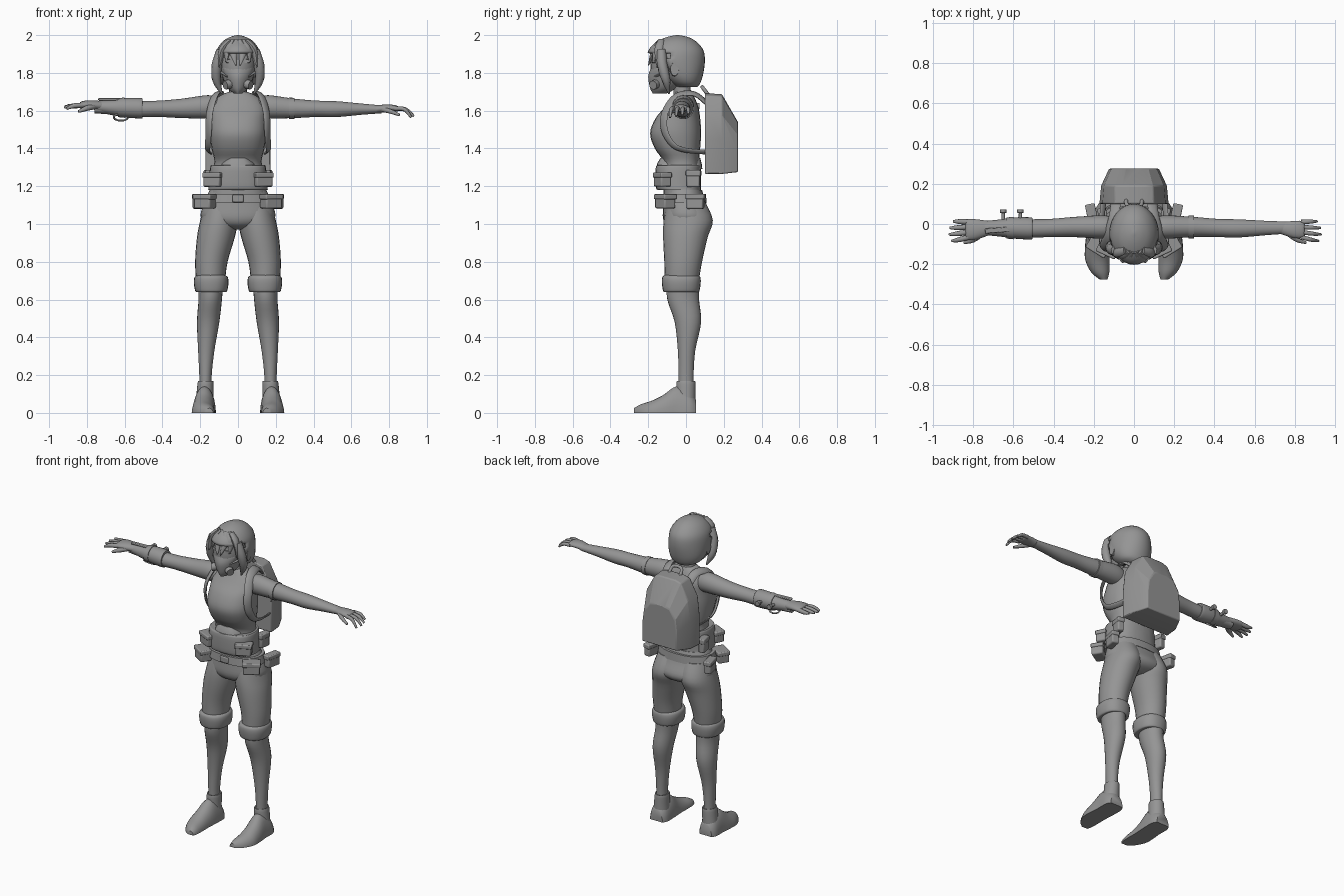
import bpy, bmesh, math
from mathutils import Vector, Matrix

if "Cube" in bpy.data.objects:
    bpy.data.objects.remove(bpy.data.objects["Cube"])

grey = bpy.data.materials.new("plain_grey")
grey.use_nodes = True
GREY = (0.3, 0.3, 0.3, 1)
grey.diffuse_color = GREY
grey.node_tree.nodes["Principled BSDF"].inputs["Base Color"].default_value = GREY
SIDES = {"left": 1, "right": -1}


def finish(name, bm, angle=45, bevel=0, thickness=0):
    bmesh.ops.recalc_face_normals(bm, faces=bm.faces)
    mesh = bpy.data.meshes.new(name)
    bm.to_mesh(mesh)
    bm.free()
    mesh.materials.append(grey)
    obj = bpy.data.objects.new(name, mesh)
    bpy.context.collection.objects.link(obj)
    if thickness:
        shell = obj.modifiers.new("shell", "SOLIDIFY")
        shell.thickness = thickness
    if bevel:
        edge = obj.modifiers.new("edge", "BEVEL")
        edge.width, edge.segments = bevel, 2
    bpy.ops.object.select_all(action="DESELECT")
    obj.select_set(True)
    bpy.context.view_layer.objects.active = obj
    bpy.ops.object.shade_smooth_by_angle(angle=math.radians(angle))
    return obj


def smooth_rows(rows, steps=4):
    """Spline through the rows, so that few sections give a soft form."""
    rows = [Vector(r) for r in rows]
    ends = [rows[0]] + rows + [rows[-1]]
    result = []
    for a, b, c, d in zip(ends, ends[1:], ends[2:], ends[3:]):
        for i in range(steps):
            t = i / steps
            result.append(b + (c - a) * t / 2 + (a - b * 2.5 + c * 2 - d / 2) * t * t
                          + ((b - c) * 3 + d - a) * t ** 3 / 2)
    return result + [rows[-1]]


def skin(bm, rings, caps=True):
    rings = [[bm.verts.new(p) for p in ring] for ring in rings]
    for low, high in zip(rings, rings[1:]):
        for i in range(len(low)):
            bm.faces.new((low[i - 1], low[i], high[i], high[i - 1]))
    if caps:
        bm.faces.new(rings[0])
        bm.faces.new(rings[-1])


def loft(name, rows, axis="z", power=2, side=1, soft=True, floor=None, caps=True,
         keep=None, thickness=0, sides=24):
    """Rows are centre x, y, z and the two half widths across the axis."""
    u, v = {"x": (1, 2), "y": (0, 2), "z": (0, 1)}[axis]
    rings = []
    for row in smooth_rows(rows) if soft else rows:
        ring = []
        for i in range(sides):
            t = math.tau * i / sides
            p = Vector(row[:3])
            for k, size, w in ((u, row[3], math.cos(t)), (v, row[4], math.sin(t))):
                p[k] += size * math.copysign(abs(w) ** (2 / power), w)
            if floor is not None:
                p.z = max(p.z, floor)
            p.x *= side
            ring.append(p)
        rings.append(ring)
    bm = bmesh.new()
    skin(bm, rings, caps)
    if keep:
        drop = [f for f in bm.faces if not keep(f.calc_center_median())]
        bmesh.ops.delete(bm, geom=drop, context="FACES")
    return finish(name, bm, thickness=thickness)


def tube(name, rows, side=1, flat=1, sides=10, soft=True, around=None):
    """Rows are x, y, z and radius; flat thins the section away from a centre."""
    rows = smooth_rows(rows) if soft else [Vector(r) for r in rows]
    pts = [r.to_3d() for r in rows]
    rings = []
    for i, p in enumerate(pts):
        along = (pts[min(i + 1, len(pts) - 1)] - pts[max(i - 1, 0)]).normalized()
        out = p - Vector(around) if around else Vector((0.1, 0.2, 1))
        thin = (out - along * out.dot(along)).normalized()
        wide = along.cross(thin)
        ring = []
        for k in range(sides):
            t = math.tau * k / sides
            q = p + (wide * math.cos(t) + thin * math.sin(t) * flat) * rows[i][3]
            ring.append(Vector((q.x * side, q.y, q.z)))
        rings.append(ring)
    bm = bmesh.new()
    skin(bm, rings)
    return finish(name, bm)


def box(name, centre, size, turn=0, bevel=0.008):
    bm = bmesh.new()
    bmesh.ops.create_cube(bm, size=1)
    bm.transform(Matrix.Translation(centre) @ Matrix.Rotation(math.radians(turn), 4, "Z")
                 @ Matrix.Diagonal((*size, 1)))
    return finish(name, bm, 30, bevel)


def pouch(name, x, y, z, width, depth, height, turn):
    box(name, (x, y, z), (width, depth, height), turn)
    box(name + "_flap", (x, y, z + height * 0.32),
        (width * 1.1, depth * 1.12, height * 0.36), turn, 0.006)


# Torso, neck and hips
loft("torso", [(0, -.02, 1.16, .15, .1), (0, -.02, 1.25, .14, .1), (0, -.025, 1.33, .125, .095),
               (0, -.045, 1.4, .14, .12), (0, -.055, 1.48, .15, .135), (0, -.043, 1.56, .147, .118),
               (0, -.023, 1.62, .145, .088), (0, -.015, 1.67, .11, .06),
               (0, -.015, 1.7, .05, .045)], power=2.3)
loft("neck", [(0, -.015, 1.66, .058, .055), (0, -.02, 1.71, .045, .045), (0, -.03, 1.8, .045, .045)])
loft("hips", [(0, -.015, 1.18, .15, .1), (0, -.005, 1.1, .185, .115), (0, .008, 1.03, .195, .13),
              (0, .01, .99, .13, .11), (0, .01, .97, .05, .06)], power=2.3)
loft("corset", [(0, -.035, 1.18, .158, .115), (0, -.04, 1.2, .155, .12), (0, -.04, 1.3, .148, .12),
                (0, -.035, 1.31, .138, .11)], power=2.5)
loft("corset_crest", [(0, -.035, 1.29, .1, .122), (0, -.035, 1.32, .09, .118),
                      (0, -.03, 1.35, .06, .105)], power=3, soft=False)
loft("belt", [(0, -.015, 1.11, .19, .125), (0, -.015, 1.16, .178, .12)], soft=False, power=2.3)
box("buckle", (0, -.142, 1.135), (.06, .012, .04))

for label, s in SIDES.items():
    # Legs, rolled shorts and shoes
    loft(label + "_shorts", [(.09, 0, 1.12, .085, .1), (.1, .012, 1.02, .1, .13),
                             (.117, -.003, .93, .1, .118), (.141, -.015, .8, .086, .1),
                             (.145, -.022, .7, .077, .09)], side=s)
    loft(label + "_cuff", [(.142, -.025, .64, .07, .085), (.142, -.025, .645, .084, .096),
                           (.142, -.025, .69, .092, .103), (.142, -.025, .72, .087, .1),
                           (.142, -.025, .73, .07, .085)], side=s, power=2.3)
    loft(label + "_shin", [(.145, -.015, .68, .066, .085), (.147, -.015, .6, .062, .084),
                           (.158, .01, .48, .059, .07), (.168, .003, .33, .043, .046),
                           (.172, 0, .2, .033, .04), (.172, 0, .1, .033, .04)], side=s)
    loft(label + "_ankle", [(.178, 0, .02, .052, .05), (.175, 0, .09, .046, .05),
                            (.171, 0, .162, .042, .05), (.171, 0, .165, .034, .042)], side=s)
    loft(label + "_shoe", [(.178, .053, 0, .045, .07), (.178, .02, 0, .06, .11),
                           (.178, -.05, 0, .06, .14), (.183, -.12, 0, .061, .095),
                           (.182, -.18, 0, .06, .065), (.168, -.24, 0, .045, .045),
                           (.152, -.275, 0, .02, .025)], axis="y", side=s, floor=0)
    # Arm
    loft(label + "_arm", [(.1, -.015, 1.615, .05, .055), (.16, -.015, 1.62, .058, .062),
                          (.3, -.015, 1.612, .05, .051), (.42, -.02, 1.61, .045, .043),
                          (.52, -.022, 1.608, .045, .042), (.65, -.02, 1.608, .036, .03),
                          (.76, -.018, 1.607, .03, .021)], axis="x", side=s)
    # Backpack strap, and hip and waist pouches
    tube(label + "_strap", [(.09, .11, 1.64, .027), (.1, .04, 1.69, .027), (.125, -.05, 1.675, .027),
                            (.15, -.11, 1.59, .026), (.155, -.115, 1.5, .024),
                            (.16, -.07, 1.42, .02), (.162, 0, 1.39, .018), (.15, .12, 1.38, .018)],
         s, 0.35, around=(.03, -.01, 1.53))
    pouch(label + "_waist_pouch", .13 * s, -.125, 1.235, .095, .06, .075, 25 * s)
    pouch(label + "_front_hip_pouch", .175 * s, -.11, 1.12, .1, .07, .075, 32 * s)
    pouch(label + "_rear_hip_pouch", .21 * s, .05, 1.12, .045, .09, .08, -12 * s)
    pouch(label + "_side_waist_pouch", .155 * s, .04, 1.24, .04, .07, .09, -10 * s)
    # Ear, eye and filter
    loft(label + "_earpiece", [(.1, -.06, 1.82, .025, .04), (.122, -.06, 1.82, .022, .035)],
         axis="x", side=s, soft=False)
    loft(label + "_eye", [(.042, -.165, 1.862, .026, .012), (.042, -.179, 1.862, .022, .009)],
         axis="y", side=s, soft=False)
    tube(label + "_filter", [(.03, -.15, 1.745, .026), (.068, -.175, 1.735, .024)], s, soft=False)
    tube(label + "_mask_strap", [(.05, -.16, 1.78, .012), (.085, -.12, 1.8, .012),
                                 (.106, -.06, 1.82, .012)], s, 0.5)
    # Locks framing the face, then the fringe
    tube(label + "_long_lock", [(.09, -.13, 1.92, .025), (.112, -.125, 1.84, .028),
                                (.113, -.105, 1.76, .023), (.085, -.09, 1.69, .004)], s)
    for i, (x, tip, low) in enumerate(((.025, .012, 1.84), (.055, .062, 1.86), (.085, .1, 1.83))):
        tube(f"{label}_fringe_{i}", [(x * .5, -.13, 1.97, .02), (x, -.175 + x * .4, 1.92, .026),
                                     (tip, -.205 + tip * .5, low, .003)], s, 0.7)

# Head, mask and bobbed hair
loft("head", [(0, -.135, 1.69, .02, .03), (0, -.115, 1.72, .055, .065), (0, -.09, 1.78, .083, .095),
              (0, -.075, 1.86, .098, .112), (0, -.065, 1.93, .09, .1), (0, -.06, 1.98, .03, .04)])
loft("mask", [(0, -.14, 1.69, .015, .035), (0, -.14, 1.72, .046, .05), (0, -.14, 1.78, .068, .06),
              (0, -.135, 1.83, .078, .05), (0, -.135, 1.845, .04, .05)], power=1.6)
loft("hair", [(0, .005, 1.725, .06, .055), (0, -.005, 1.745, .095, .08), (0, -.025, 1.79, .117, .115),
              (0, -.05, 1.86, .123, .15), (0, -.053, 1.92, .113, .145), (0, -.05, 1.965, .082, .105),
              (0, -.045, 1.99, .042, .055), (0, -.045, 2, .004, .005)],
     keep=lambda c: c.z > 1.9 or c.y > -.095, thickness=.012, sides=32)

# Backpack: an outline narrowed towards the back
outline = [(.172, 1.265), (.172, 1.45), (.157, 1.58), (.1, 1.68), (.06, 1.692)]
outline += [(-x, z) for x, z in reversed(outline)]
bm = bmesh.new()
skin(bm, [[(x * wide, y, 1.265 + lift + (z - 1.265) * tall) for x, z in outline]
          for y, wide, tall, lift in ((.1, 1, 1, 0), (.19, .95, .99, 0), (.275, .72, .62, .01))])
finish("backpack", bm, 25, .006)
tube("backpack_handle", [(-.04, .12, 1.68, .01), (-.03, .09, 1.72, .01), (.03, .09, 1.72, .01),
                         (.04, .12, 1.68, .01)])


def hand(label, side, wrist, z, fat, droop):
    """Palm, four spread fingers and a thumb, from the wrist outwards."""
    loft(label + "_palm", [(wrist - .02, -.02, z, .028 * fat, .021 * fat),
                           (wrist + .05, -.027, z + .006, .042 * fat, .02 * fat),
                           (wrist + .095, -.027, z + .004, .042 * fat, .016 * fat),
                           (wrist + .105, -.027, z, .03, .008)], axis="x", side=side)
    for i, reach in enumerate((.065, .082, .085, .072)):
        y = .01 - .025 * i
        tube(f"{label}_finger_{i}", [(wrist + .085, y, z + .004, .0115 * fat),
                                     (wrist + .1 + reach * .5, y * 1.2, z, .0105 * fat),
                                     (wrist + .1 + reach, y * 1.3, z - droop - .006 * i, .006)], side)
    tube(label + "_thumb", [(wrist + .02, -.045, z, .014 * fat),
                            (wrist + .065, -.078, z - .012, .012 * fat),
                            (wrist + .11, -.093, z - .03, .007)], side)


hand("left", 1, .745, 1.607, 1, .025)
hand("right", -1, .735, 1.625, 1.2, -.003)

# Armband on the left, bracer with pegs and wire on the right
loft("armband", [(.27, -.015, 1.612, .057, .057), (.298, -.015, 1.612, .057, .056)],
     axis="x", soft=False)
loft("bracer", [(.505, -.022, 1.612, .048, .05), (.515, -.022, 1.613, .055, .054),
                (.59, -.02, 1.615, .053, .052), (.67, -.02, 1.617, .042, .04),
                (.745, -.02, 1.622, .035, .03)], axis="x", side=-1)
loft("bracer_band", [(.6, -.02, 1.616, .056, .054), (.635, -.02, 1.616, .052, .05)],
     axis="x", side=-1, soft=False)
for i, x in enumerate((.565, .65)):
    tube(f"bracer_peg_{i}", [(x, 0, 1.62, .01), (x, .055, 1.625, .008), (x, .056, 1.625, .016),
                             (x, .072, 1.625, .016)], -1, soft=False)
wire = [(.62 + .038 * math.cos(t), -.03 + .02 * math.sin(t), 1.565 - .018 * math.sin(t), .005)
        for t in [math.tau * k / 12 for k in range(13)]]
tube("bracer_wire", wire, -1, soft=False)
box("bracer_plate", (-.67, -.03, 1.66), (.14, .025, .012), 4, .004)
